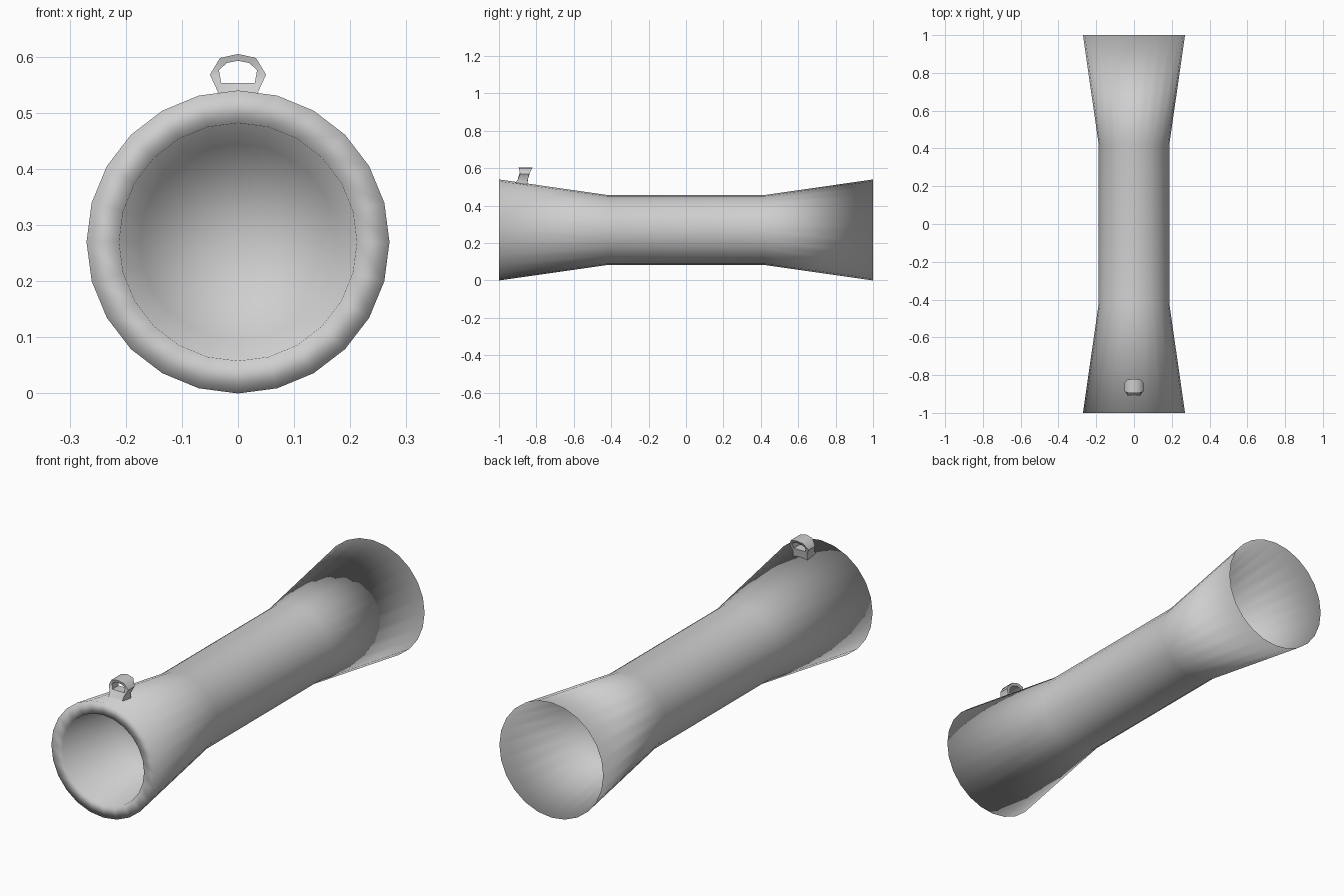
import bpy, bmesh, math

cube = bpy.data.objects.get("Cube")
if cube:
    bpy.data.objects.remove(cube, do_unlink=True)

grey = bpy.data.materials.new("light_grey")
grey.use_nodes = True
colour = (0.62, 0.62, 0.62, 1)
grey.diffuse_color = colour
grey.node_tree.nodes["Principled BSDF"].inputs["Base Color"].default_value = colour


def finish(name, bm):
    """Turn a bmesh into a smooth grey object."""
    bmesh.ops.recalc_face_normals(bm, faces=bm.faces)
    for f in bm.faces:
        f.smooth = True
    mesh = bpy.data.meshes.new(name)
    bm.to_mesh(mesh)
    bm.free()
    mesh.materials.append(grey)
    obj = bpy.data.objects.new(name, mesh)
    bpy.context.collection.objects.link(obj)
    return obj


def bridge(bm, a, b):
    """Join two closed rings of vertices with quads."""
    for i in range(len(a)):
        j = (i + 1) % len(a)
        bm.faces.new((a[i], a[j], b[j], b[i]))


# Flared tube: profile of (radius, y) from front recess floor to back recess floor
SIDES, AXIS_Z = 24, 0.27
profile = [(0.175, -0.68), (0.212, -1.0), (0.27, -1.0), (0.187, -0.42),
           (0.187, 0.42), (0.27, 1.0), (0.19, 0.6)]
bm = bmesh.new()
rings = []
for r, y in profile:
    rings.append([bm.verts.new((r * math.sin(2 * math.pi * i / SIDES), y,
                                AXIS_Z + r * math.cos(2 * math.pi * i / SIDES)))
                  for i in range(SIDES)])
for a, b in zip(rings, rings[1:]):
    bridge(bm, a, b)
# Closed floors of the two end recesses
for ring, y in ((rings[0], -0.66), (rings[-1], 0.58)):
    centre = bm.verts.new((0, y, AXIS_Z))
    for i in range(SIDES):
        bm.faces.new((ring[i], ring[(i + 1) % SIDES], centre))
finish("flared_tube", bm)


# Hanging loop: half outlines (x, z), mirrored into closed rings
def mirrored(half):
    return half + [(-x, z) for x, z in reversed(half) if x > 0]


outer = mirrored([(0, 0.605), (0.032, 0.598), (0.05, 0.568), (0.036, 0.538), (0.038, 0.51)])
inner = mirrored([(0, 0.593), (0.02, 0.589), (0.034, 0.576), (0.032, 0.565), (0.03, 0.553)])


def depth(z):
    """Front and back y of the leaning loop, narrowest at mid height."""
    if z < 0.56:
        t = (z - 0.51) / 0.05
        return -0.92 + 0.035 * t, -0.85 + 0.007 * t
    t = (z - 0.56) / 0.045
    return -0.885 - 0.01 * t, -0.843 + 0.023 * t


bm = bmesh.new()
loops = [[bm.verts.new((x, depth(z)[side], z)) for x, z in pts]
         for pts, side in ((outer, 0), (outer, 1), (inner, 1), (inner, 0))]
for k in range(4):
    bridge(bm, loops[k], loops[(k + 1) % 4])
loop = finish("hanging_loop", bm)
bpy.context.view_layer.objects.active = loop
loop.select_set(True)
bpy.ops.object.shade_smooth_by_angle(angle=math.radians(50))
